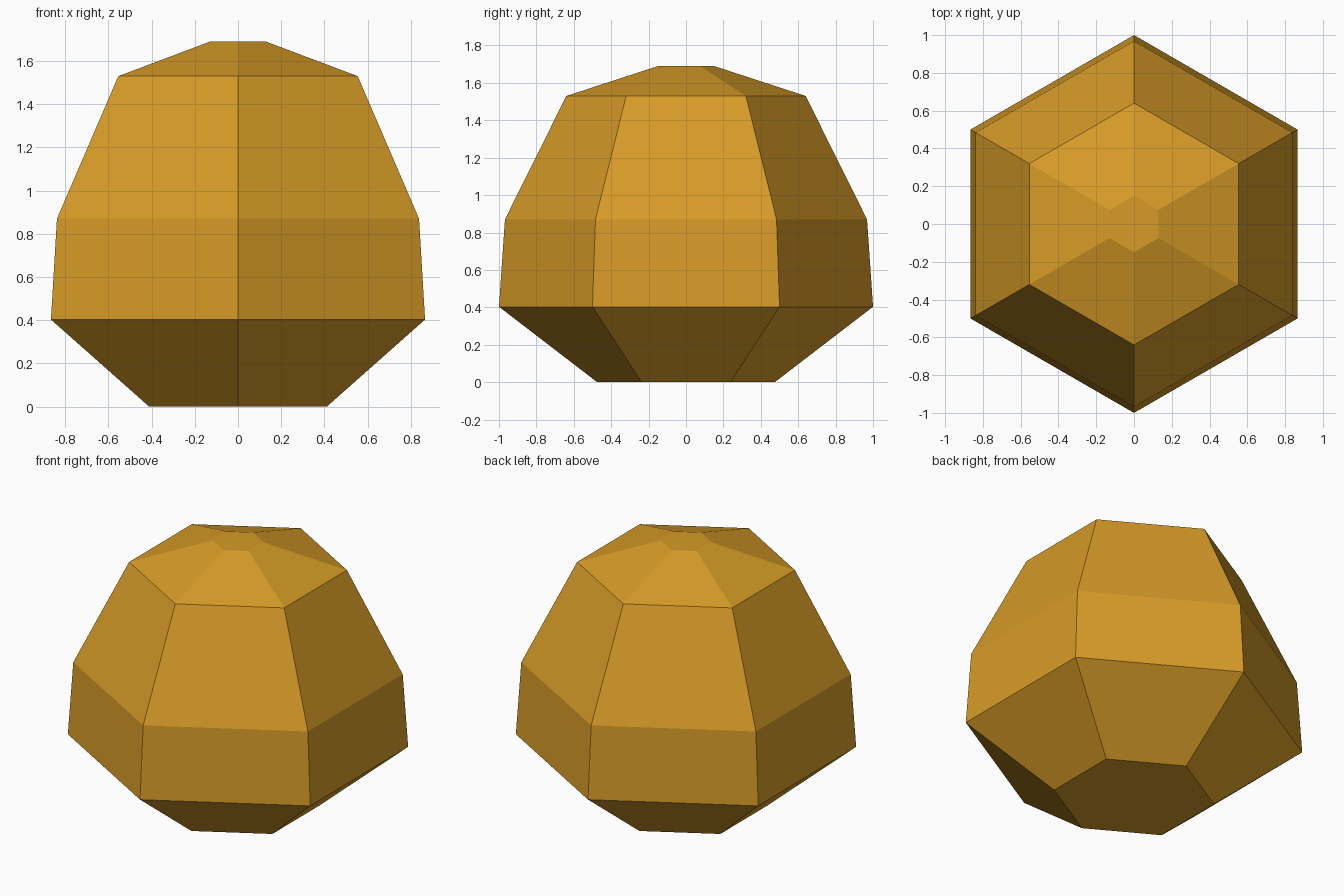
import bpy, bmesh, math

if "Cube" in bpy.data.objects:
    bpy.data.objects.remove(bpy.data.objects["Cube"])

# Hexagonal gem-like body: (corner radius, height) of each ring
PROFILE = [(0.475, 0.0), (1.0, 0.403), (0.968, 0.87), (0.64, 1.53), (0.15, 1.69)]
SIDES = 6

mat = bpy.data.materials.new("golden_amber")
mat.diffuse_color = (0.68, 0.33, 0.02, 1)
mat.use_nodes = True
mat.node_tree.nodes["Principled BSDF"].inputs["Base Color"].default_value = mat.diffuse_color

bm = bmesh.new()
rings = []
for r, z in PROFILE:
    angles = [math.pi / 2 + 2 * math.pi * i / SIDES for i in range(SIDES)]
    rings.append([bm.verts.new((r * math.cos(a), r * math.sin(a), z)) for a in angles])

# Side facets
for lo, hi in zip(rings, rings[1:]):
    for i in range(SIDES):
        j = (i + 1) % SIDES
        bm.faces.new((lo[i], lo[j], hi[j], hi[i]))

# Flat base and top
bm.faces.new(rings[0][::-1])
bm.faces.new(rings[-1])
bmesh.ops.recalc_face_normals(bm, faces=bm.faces)

mesh = bpy.data.meshes.new("faceted_body")
bm.to_mesh(mesh)
bm.free()
mesh.materials.append(mat)
bpy.context.collection.objects.link(bpy.data.objects.new("faceted_body", mesh))
